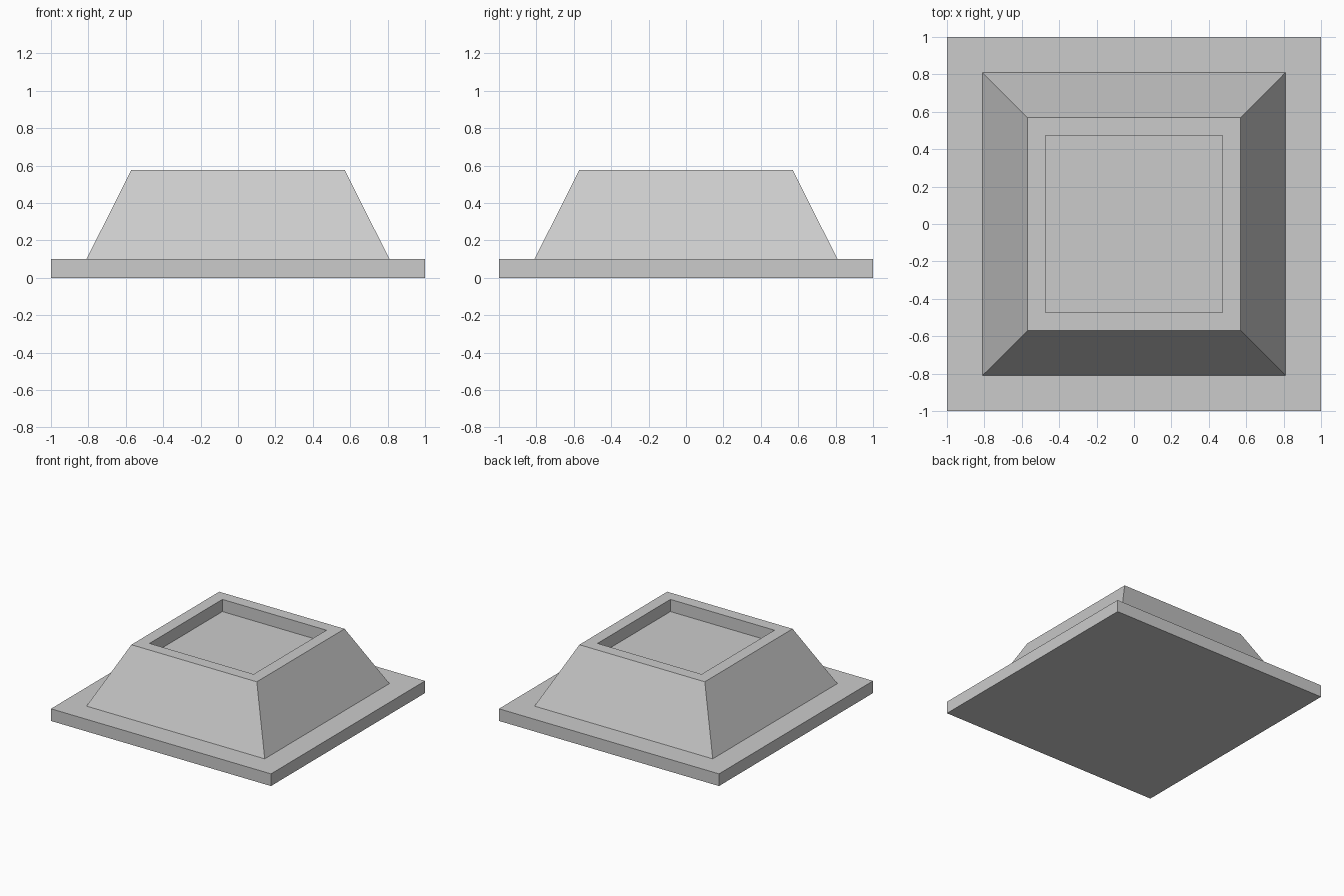
import bpy, bmesh

cube = bpy.data.objects.get("Cube")
if cube:
    bpy.data.objects.remove(cube, do_unlink=True)

GREY = (0.6, 0.6, 0.6, 1.0)
material = bpy.data.materials.new("light_grey")
material.use_nodes = True
material.diffuse_color = GREY
material.node_tree.nodes["Principled BSDF"].inputs["Base Color"].default_value = GREY


def square_loft(name, sections):
    """Solid through centred square sections given as (half width, height)."""
    bm = bmesh.new()
    rings = [[bm.verts.new((sx * half, sy * half, z))
              for sx, sy in ((-1, -1), (1, -1), (1, 1), (-1, 1))]
             for half, z in sections]
    for low, high in zip(rings, rings[1:]):
        for i in range(4):
            j = (i + 1) % 4
            bm.faces.new((low[i], low[j], high[j], high[i]))
    bm.faces.new(rings[0][::-1])
    bm.faces.new(rings[-1])
    bmesh.ops.recalc_face_normals(bm, faces=bm.faces)
    mesh = bpy.data.meshes.new(name)
    bm.to_mesh(mesh)
    bm.free()
    mesh.materials.append(material)
    obj = bpy.data.objects.new(name, mesh)
    bpy.context.collection.objects.link(obj)
    return obj


# Flat square slab
square_loft("base_slab", [(1.0, 0.0), (1.0, 0.1)])

# Tapered block: sloped sides, flat rim, then the walls and floor of the recess
square_loft("tapered_block", [(0.81, 0.1), (0.57, 0.577), (0.473, 0.577), (0.473, 0.477)])
